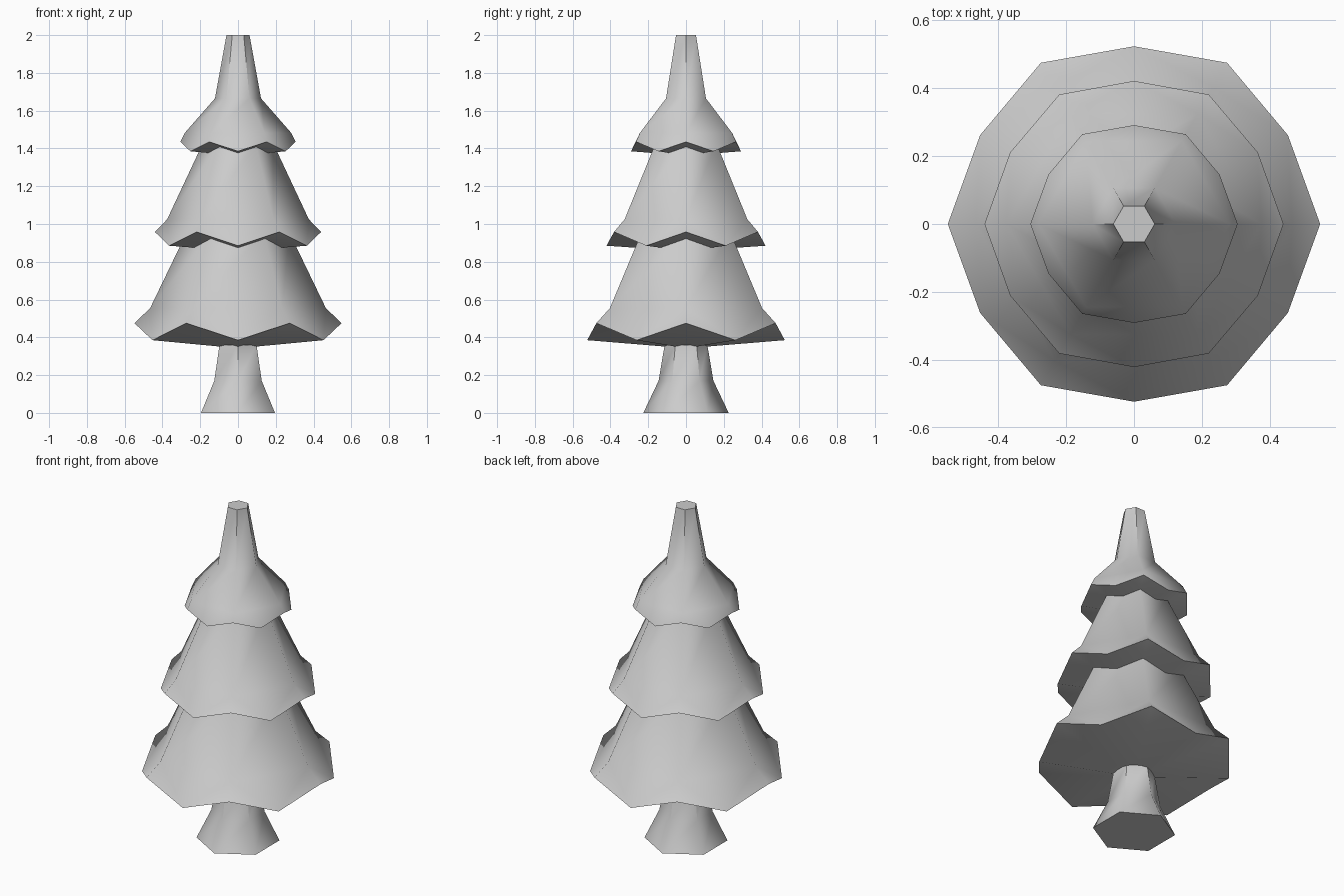
import bpy, bmesh
from math import cos, sin, radians

if "Cube" in bpy.data.objects:
    bpy.data.objects.remove(bpy.data.objects["Cube"])


def ring(bm, r, z, n=6, start=0):
    return [bm.verts.new((r * cos(radians(start + 360 * i / n)),
                          r * sin(radians(start + 360 * i / n)), z))
            for i in range(n)]


def bridge(bm, lower, upper):
    n = len(lower)
    for i in range(n):
        j = (i + 1) % n
        bm.faces.new((lower[i], lower[j], upper[j], upper[i]))


def finish(bm, name):
    bmesh.ops.recalc_face_normals(bm, faces=bm.faces)
    mesh = bpy.data.meshes.new(name)
    bm.to_mesh(mesh)
    bm.free()
    ob = bpy.data.objects.new(name, mesh)
    bpy.context.collection.objects.link(ob)
    bpy.ops.object.select_all(action='DESELECT')
    ob.select_set(True)
    bpy.context.view_layer.objects.active = ob
    bpy.ops.object.shade_smooth_by_angle(angle=radians(58))
    return ob


def branch_tier(name, tips, dips, hub_z, profile):
    """Hexagonal skirt with a 12-point zigzag rim; tips/dips/profile are (radius, z)."""
    bm = bmesh.new()
    tip = ring(bm, *tips)
    dip = ring(bm, *dips, start=30)
    hub = bm.verts.new((0, 0, hub_z))
    rings = [ring(bm, r, z) for r, z in profile]
    base = rings[0]
    for i in range(6):
        j = (i + 1) % 6
        # flared rim
        bm.faces.new((tip[i], dip[i], base[i]))
        bm.faces.new((dip[i], base[j], base[i]))
        bm.faces.new((dip[i], tip[j], base[j]))
        # underside fan
        bm.faces.new((hub, dip[i], tip[i]))
        bm.faces.new((hub, tip[j], dip[i]))
    for lower, upper in zip(rings, rings[1:]):
        bridge(bm, lower, upper)
    bm.faces.new(rings[-1])
    return finish(bm, name)


# Flared trunk, hexagon corners facing front and back
bm = bmesh.new()
trunk = [ring(bm, r, z, start=30) for r, z in
         [(0.226, 0), (0.145, 0.17), (0.113, 0.36)]]
bridge(bm, trunk[0], trunk[1])
bridge(bm, trunk[1], trunk[2])
bm.faces.new(trunk[0])
bm.faces.new(trunk[2])
finish(bm, "trunk")

# Three stacked foliage tiers, the last tapering to the blunt tip
branch_tier("lower_branches", (0.548, 0.475), (0.523, 0.385), 0.342,
            [(0.465, 0.555), (0.272, 0.955)])
branch_tier("middle_branches", (0.44, 0.958), (0.421, 0.885), 0.856,
            [(0.375, 1.025), (0.185, 1.43)])
branch_tier("top_branches", (0.305, 1.435), (0.291, 1.385), 1.362,
            [(0.282, 1.482), (0.122, 1.665), (0.061, 2.0)])
